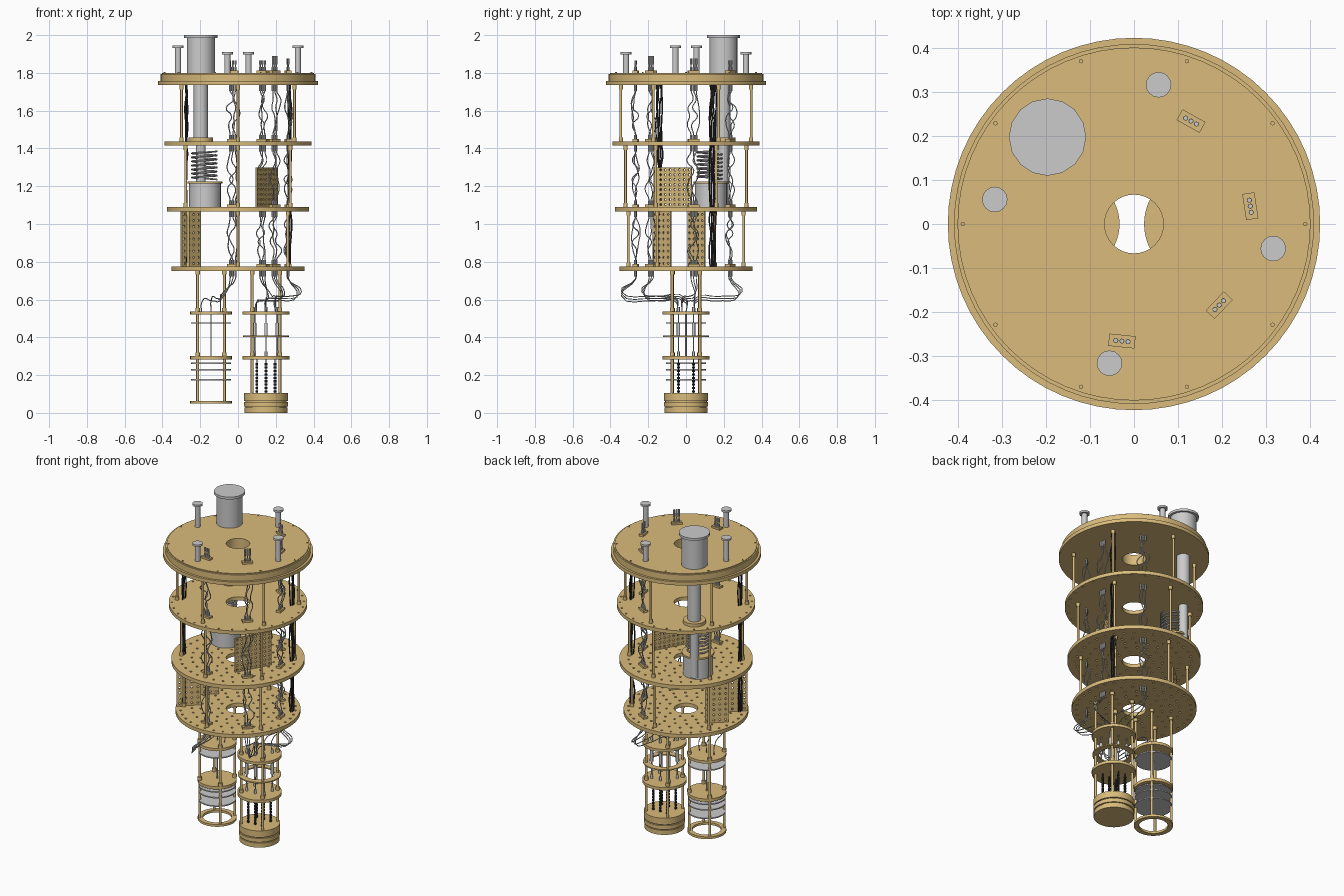
import bpy, bmesh, math, random
from mathutils import Matrix, Vector

if "Cube" in bpy.data.objects:
    bpy.data.objects.remove(bpy.data.objects["Cube"])

random.seed(4)
C = bpy.context.scene.collection


def material(name, rgb):
    m = bpy.data.materials.new(name)
    m.diffuse_color = (*rgb, 1)
    m.use_nodes = True
    m.node_tree.nodes["Principled BSDF"].inputs["Base Color"].default_value = m.diffuse_color
    return m


GOLD = material("gold", (0.70, 0.50, 0.20))
DARK = material("dark_cable", (0.03, 0.03, 0.03))


def polar(r, deg, c=(0, 0)):
    a = math.radians(deg)
    return c[0] + r * math.cos(a), c[1] + r * math.sin(a)


def link(name, mesh, mat=None, M=None):
    ob = bpy.data.objects.new(name, mesh)
    C.objects.link(ob)
    if M:
        ob.matrix_world = M
    if mat:
        mesh.materials.clear()
        mesh.materials.append(mat)
    for o in bpy.context.selected_objects:
        o.select_set(False)
    ob.select_set(True)
    bpy.context.view_layer.objects.active = ob
    bpy.ops.object.shade_smooth_by_angle(angle=math.radians(35))
    return ob


def curve_mesh(name, cu, mat=None, M=None):
    tmp = bpy.data.objects.new("tmp", cu)
    C.objects.link(tmp)
    dg = bpy.context.evaluated_depsgraph_get()
    me = bpy.data.meshes.new_from_object(tmp.evaluated_get(dg))
    bpy.data.objects.remove(tmp)
    return link(name, me, mat, M)


def circle(r, n, c=(0, 0)):
    return [polar(r, 360 * i / n, c) for i in range(n)]


def sheet(name, loops, thick, M, mat=GOLD):
    """Flat plate from an outline and hole loops, centred on its thickness."""
    cu = bpy.data.curves.new(name, 'CURVE')
    cu.dimensions, cu.fill_mode, cu.extrude = '2D', 'BOTH', thick / 2
    for loop in loops:
        s = cu.splines.new('POLY')
        s.points.add(len(loop) - 1)
        for p, (x, y) in zip(s.points, loop):
            p.co = (x, y, 0, 1)
        s.use_cyclic_u = True
    return curve_mesh(name, cu, mat, M)


def plate(name, r, z0, z1, hole=0.067, c=(0, 0), holes=(), mat=GOLD):
    loops = [circle(r, 64)] + ([circle(hole, 32)] if hole else []) + list(holes)
    return sheet(name, loops, z1 - z0, Matrix.Translation((*c, (z0 + z1) / 2)), mat)


def cyls(name, items, mat=None, n=16):
    """Upright cylinders given as (x, y, z0, z1, radius)."""
    bm = bmesh.new()
    for x, y, z0, z1, r in items:
        bmesh.ops.create_cone(bm, cap_ends=True, segments=n, radius1=r, radius2=r, depth=z1 - z0,
                              matrix=Matrix.Translation((x, y, (z0 + z1) / 2)))
    me = bpy.data.meshes.new(name)
    bm.to_mesh(me)
    bm.free()
    return link(name, me, mat)


def wires(name, paths, r, mat=None, smooth=True):
    cu = bpy.data.curves.new(name, 'CURVE')
    cu.dimensions, cu.bevel_depth, cu.bevel_resolution, cu.resolution_u = '3D', r, 1, 4
    cu.use_fill_caps = True
    for path in paths:
        s = cu.splines.new('BEZIER' if smooth else 'POLY')
        pts = s.bezier_points if smooth else s.points
        pts.add(len(path) - 1)
        for p, co in zip(pts, path):
            if smooth:
                p.co = co
                p.handle_left_type = p.handle_right_type = 'AUTO'
            else:
                p.co = (*co, 1)
    return curve_mesh(name, cu, mat)


# Main plates
plate("top_plate_lip", 0.424, 1.735, 1.757)
plate("top_plate", 0.41, 1.757, 1.795)
plate("top_plate_cap", 0.402, 1.795, 1.80)
rim = [circle(0.006, 8, polar(0.372, 12 * i)) for i in range(30)]
grid = [circle(0.007, 8, polar(r, 360 * (i + k % 2 / 2) / n))
        for k, (r, n) in enumerate([(0.11, 10), (0.16, 16), (0.21, 20), (0.26, 26), (0.325, 36)])
        for i in range(n)]
plate("second_plate", 0.39, 1.415, 1.437, holes=rim)
plate("third_plate", 0.376, 1.067, 1.09, holes=grid)
plate("fourth_plate", 0.352, 0.752, 0.775, holes=grid)
cyls("rim_bolts", [(*polar(0.39, 36 * i), 1.80, 1.804, 0.005) for i in range(10)], GOLD, 8)

# Support rods with end collars between the plates
LEVELS = [(1.437, 1.735), (1.09, 1.415), (0.775, 1.067)]
rods = []
for (a, b), r in zip(LEVELS, (0.345, 0.32, 0.305)):
    for k in range(6):
        p = polar(r, 30 + 60 * k)
        rods += [(*p, a, b, 0.007), (*p, a, a + 0.022, 0.011), (*p, b - 0.022, b, 0.011)]
cyls("support_rods", rods, GOLD, 12)

# Ports on the top plate
ports = []
for k in range(4):
    p, top = polar(0.322, -10 + 90 * k), (1.945, 1.91)[k % 2]
    ports += [(*p, 1.80, top, 0.016), (*p, top - 0.012, top, 0.029)]
cyls("top_ports", ports, None, 16)

# Cooler head and its stages
P = (-0.197, 0.198)
cyls("cooler_head", [(*P, 1.80, 1.99, 0.074), (*P, 1.985, 2.0, 0.088)], None, 16)
cyls("cooler_stages", [(*P, 1.437, 1.735, 0.038), (*P, 1.10, 1.415, 0.026)], None, 20)
cyls("cooler_flange", [(*P, 1.437, 1.457, 0.064)], GOLD, 32)
S = (-0.175, 0.132)
cyls("pot", [(*S, 1.09, 1.215, 0.084)], None, 32)
cyls("pot_lid", [(*S, 1.215, 1.226, 0.092)], GOLD, 32)
wires("coil", [[(*polar(0.066, 18 * i, (-0.178, 0.125)), 1.235 + 0.15 * i / 140) for i in range(141)]],
      0.005, None, False)


# Perforated upright panels
def panel(name, a, b, z0, z1, nx, nz):
    a, b = Vector((*a, 0)), Vector((*b, 0))
    w, h = (b - a).length, z1 - z0
    d = (b - a).normalized()
    M = Matrix((d, (0, 0, 1), d.cross(Vector((0, 0, 1))))).transposed().to_4x4()
    M.translation = (*((a + b) / 2).xy, z0)
    loops = [[(-w / 2, 0), (w / 2, 0), (w / 2, h), (-w / 2, h)]]
    loops += [circle(0.0065, 8, (-w / 2 + w * (i + .5) / nx, h * (j + .5) / nz))
              for i in range(nx) for j in range(nz)]
    sheet(name, loops, 0.009, M)


panel("front_panel", (0.097, -0.17), (0.208, 0.03), 1.09, 1.30, 8, 8)
panel("left_panel_front", (-0.30, -0.175), (-0.20, -0.08), 0.775, 1.067, 4, 9)
panel("left_panel_back", (-0.30, 0.01), (-0.20, 0.10), 0.775, 1.067, 4, 9)

# Coaxial line groups: clamp blocks, pins and wavy wires
LINES = [61 - 52.3 * k for k in range(4)]
bm = bmesh.new()
pins, coax, tails = [], [], []
L, R = Vector((-0.143, 0, 0)), Vector((0.148, 0, 0))
for k, ang in enumerate(LINES):
    c = Vector((*polar(0.268, ang), 0))
    t = Vector((*polar(1, ang + 90), 0))
    out = Vector((*polar(1, ang), 0))
    for z in (1.806, 1.443, 1.096, 0.781):
        M = Matrix.Translation((c.x, c.y, z)) @ Matrix.Rotation(math.radians(ang + 90), 4, 'Z')
        bmesh.ops.create_cube(bm, size=1, matrix=M @ Matrix.Diagonal((0.06, 0.028, 0.012, 1)))
    for j in (-1, 0, 1):
        q = c + t * j * 0.014
        pins += [(q.x, q.y, 1.81, 1.855 + 0.012 * (k % 3), 0.0035), (q.x, q.y, 1.81, 1.83, 0.006),
                 (q.x, q.y, 1.845, 1.865 + 0.012 * (k % 3), 0.0055)]
        for a, b in LEVELS:
            pins += [(q.x, q.y, a, a + 0.035, 0.006), (q.x, q.y, b - 0.03, b, 0.006)]
            path = [(q.x, q.y, a)]
            for f in (0.12, 0.3, 0.45, 0.6, 0.75, 0.9):
                s = 0 if f in (0.12, 0.9) else 0.022
                w = q + t * random.uniform(-s, s) + out * random.uniform(-s, s)
                path.append((w.x, w.y, a + (b - a) * f))
            coax.append(path + [(q.x, q.y, b)])
        base = L if k == 3 else R
        e = base + Vector((0.05 * j, (-0.05, 0.02, 0.05, 0)[k] * -1, 0))
        m = c + out * (0.06 + 0.012 * j)
        if k == 3:
            m = c + out * 0.075 + Vector((-0.04, 0, 0))
        h = 0.61 + 0.012 * j
        n = m.lerp(e, 0.5)
        tails.append([(q.x, q.y, 0.752), (q.x, q.y, 0.71), (m.x, m.y, h + 0.02),
                      (n.x, n.y, h - 0.005), (e.x, e.y, h - 0.015), (e.x, e.y, 0.53)])
        pins.append((q.x, q.y, 0.722, 0.752, 0.006))
me = bpy.data.meshes.new("line_clamps")
bm.to_mesh(me)
bm.free()
link("line_clamps", me, GOLD)
cyls("line_pins", pins, None, 8)
wires("coax_lines", coax, 0.003)
wires("lower_coax_tails", tails, 0.0028)

# Dark cable looms on both sides
looms = []
for s in (-1, 1):
    for a, b in LEVELS:
        for j in range(5):
            x, y = s * (0.272 + 0.006 * (j % 2)), s * (0.128 + 0.007 * j)
            looms.append([(x, y, a)] + [(x + random.uniform(-.006, .006), y + random.uniform(-.006, .006),
                         a + (b - a) * f) for f in (0.3, 0.6, 0.85)] + [(x, y, b)])
wires("cable_looms", looms, 0.004, DARK)


# Lower stacks hanging from the fourth plate
def stack(name, c, r, post_r, z_end):
    c = tuple(c.xy)
    posts = [(*polar(post_r, 45 + 90 * k, c), z_end, 0.752, 0.0075) for k in range(4)]
    posts += [(x, y, z, z + 0.02, 0.012) for x, y, *_ in posts for z in (0.535, 0.30, 0.732)]
    cyls(name + "_posts", posts, GOLD, 12)
    plate(name + "_upper_plate", r, 0.52, 0.537, 0, c)
    plate(name + "_middle_plate", r, 0.282, 0.30, 0, c)


stack("left_stack", L, 0.11, 0.1, 0.055)
stack("right_stack", R, 0.125, 0.104, 0.10)
plate("left_bottom_ring", 0.11, 0.05, 0.064, 0.082, tuple(L.xy))
cyls("left_shield_discs", [(L.x, L.y, z, z + 0.007, 0.107) for z in (0.472, 0.26, 0.225, 0.172)], None, 48)
cyls("left_centre_rod", [(L.x, L.y, 0.30, 0.52, 0.004)], None, 10)
plate("right_thin_disc", 0.121, 0.402, 0.409, 0.085, tuple(R.xy))

# Ridged drum at the foot of the right stack
cyls("drum", [(R.x, R.y, z0, z1, r) for z0, z1, r in
              ((0, 0.028, 0.114), (0.028, 0.034, 0.108), (0.034, 0.058, 0.116),
               (0.058, 0.064, 0.108), (0.064, 0.105, 0.116))], GOLD, 64)

# Filters and beaded lines inside the right stack
filters, beads = [], []
for dx in (-0.06, 0, 0.06):
    for dy in (-0.04, 0.04):
        x, y = R.x + dx, R.y + dy
        filters += [(x, y, 0.30, 0.52, 0.0035), (x, y, 0.405, 0.475, 0.009), (x, y, 0.30, 0.325, 0.007),
                    (x, y, 0.537, 0.56, 0.007)]
        x = R.x + dx * 0.8
        beads.append((x, y, 0.105, 0.282, 0.0035))
        beads += [(x, y, 0.108 + 0.018 * i, 0.119 + 0.018 * i, 0.0075) for i in range(9)]
cyls("filters", filters, None, 12)
cyls("beaded_lines", beads, DARK, 10)
